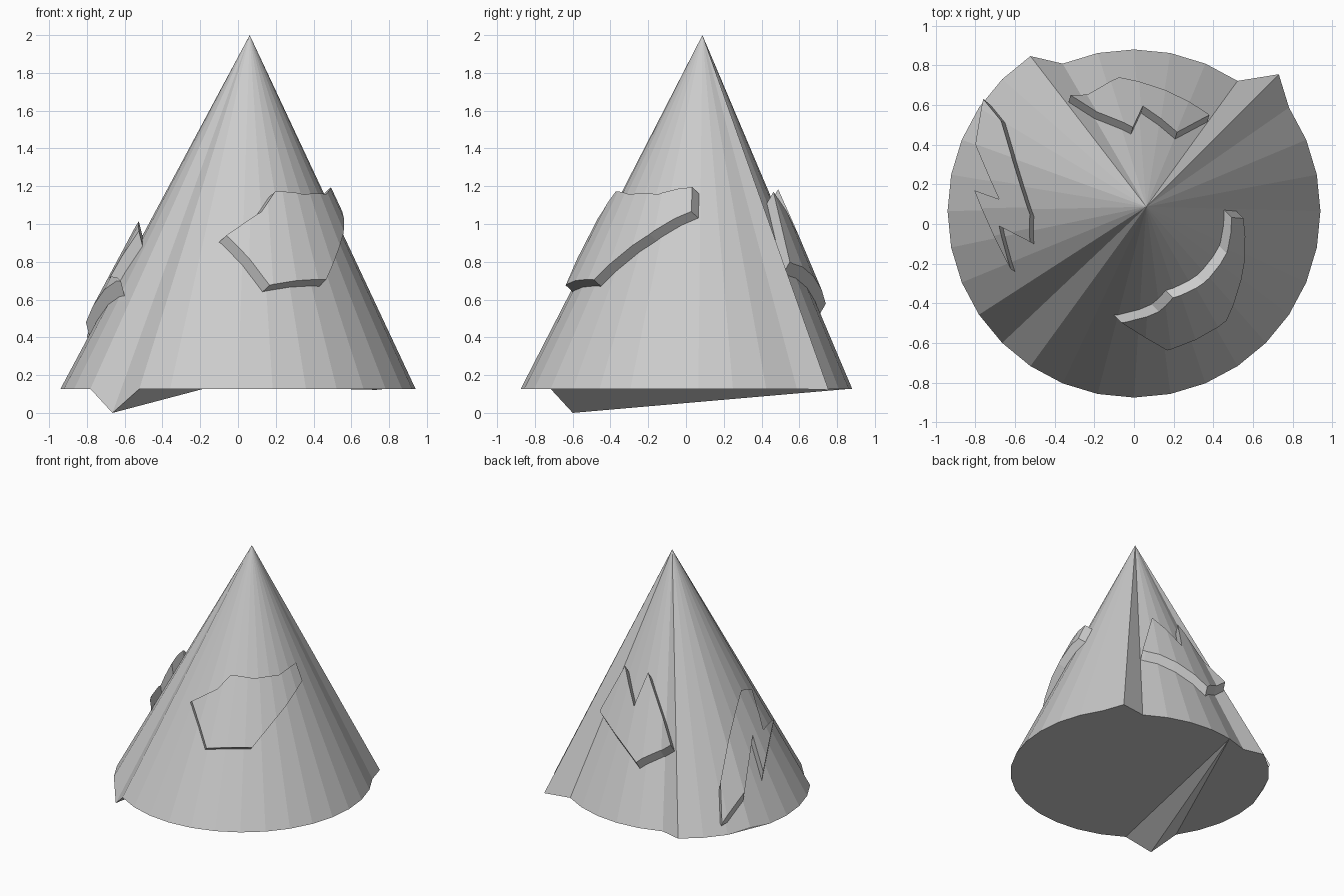
import bpy, bmesh
from math import cos, sin, tau
from mathutils import Vector
from mathutils.bvhtree import BVHTree

if "Cube" in bpy.data.objects:
    bpy.data.objects.remove(bpy.data.objects["Cube"])

N, R, BASE_Z = 32, 0.94, 0.127
APEX = Vector((0.062, 0.087, 2.0))


def add_object(name, bm):
    bmesh.ops.recalc_face_normals(bm, faces=bm.faces)
    mesh = bpy.data.meshes.new(name)
    bm.to_mesh(mesh)
    ob = bpy.data.objects.new(name, mesh)
    bpy.context.collection.objects.link(ob)
    return ob


# Cone body: a 32-sided ring with a flattened back and a few pulled corners
def cone_bmesh():
    bm = bmesh.new()
    ring = []
    for k in range(N):
        a = tau * k / N
        p = Vector((R * cos(a), 0.065 + R * sin(a), BASE_Z))
        if 5 <= k <= 10:
            p.y -= 0.125
        ring.append(p)
    ring[4] = Vector((0.73, 0.755, 0.122))
    ring[14].z += 0.02
    ring[20].z = 0.0
    vs = [bm.verts.new(p) for p in ring]
    top = bm.verts.new(APEX)
    for k in range(N):
        bm.faces.new((vs[k], vs[(k + 1) % N], top))
    # underside, folded around the low corner
    bm.faces.new((vs[9], vs[20], vs[19]))
    bm.faces.new((vs[9], vs[21], vs[20]))
    bm.faces.new(vs[9:20])
    bm.faces.new(vs[21:] + vs[:10])
    return bm


bm = cone_bmesh()
body = add_object("cone_body", bm)
tree = BVHTree.FromBMesh(bm)
bm.free()


# Raised patch: the cone surface moved by an offset, trimmed to an outline
def raised_patch(name, offset, outline):
    d = Vector(offset)
    n = d.normalized()
    pts = []
    for x, y in outline:
        hit = tree.ray_cast(Vector((x, y, 3)), Vector((0, 0, -1)))[0]
        pts.append(hit if hit else Vector((x, y, BASE_Z)))
    depth = [p.dot(n) for p in pts]
    lo, hi = min(depth) - 0.05, max(depth) + 0.4
    cb = bmesh.new()
    low = [cb.verts.new(p + n * (lo - h)) for p, h in zip(pts, depth)]
    high = [cb.verts.new(p + n * (hi - h)) for p, h in zip(pts, depth)]
    cb.faces.new(low)
    cb.faces.new(high)
    for i in range(len(pts)):
        j = (i + 1) % len(pts)
        cb.faces.new((low[i], low[j], high[j], high[i]))
    cutter = add_object(name + "_cutter", cb)
    cutter.hide_render = True
    cb.free()

    shell = cone_bmesh()
    bmesh.ops.translate(shell, verts=shell.verts, vec=d)
    ob = add_object(name, shell)
    shell.free()
    mod = ob.modifiers.new("trim", 'BOOLEAN')
    mod.operation = 'INTERSECT'
    mod.solver = 'EXACT'
    mod.object = cutter
    bpy.context.view_layer.update()
    dg = bpy.context.evaluated_depsgraph_get()
    mesh = bpy.data.meshes.new_from_object(ob.evaluated_get(dg))
    ob.modifiers.clear()
    ob.data = mesh
    bpy.data.objects.remove(cutter)
    return ob


raised_patch("front_patch", (0.037, -0.037, 0.035), [
    (0.13, -0.60), (0.43, -0.45), (0.52, -0.155), (0.515, 0.065),
    (0.455, 0.07), (0.43, -0.11), (0.315, -0.26), (0.16, -0.335),
    (0.088, -0.405), (-0.10, -0.46)])

raised_patch("left_patch", (-0.02, 0.01, 0.08), [
    (-0.74, 0.62), (-0.65, 0.51), (-0.60, 0.34), (-0.555, 0.19),
    (-0.505, 0.04), (-0.505, -0.10), (-0.66, -0.02), (-0.60, -0.24),
    (-0.785, 0.16), (-0.66, 0.115), (-0.78, 0.39)])

raised_patch("back_patch", (0.01, 0.035, 0.06), [
    (-0.33, 0.615), (-0.17, 0.52), (-0.015, 0.453), (0.035, 0.56),
    (0.207, 0.428), (0.37, 0.515), (0.35, 0.53), (0.16, 0.635),
    (-0.085, 0.705), (-0.24, 0.62)])
